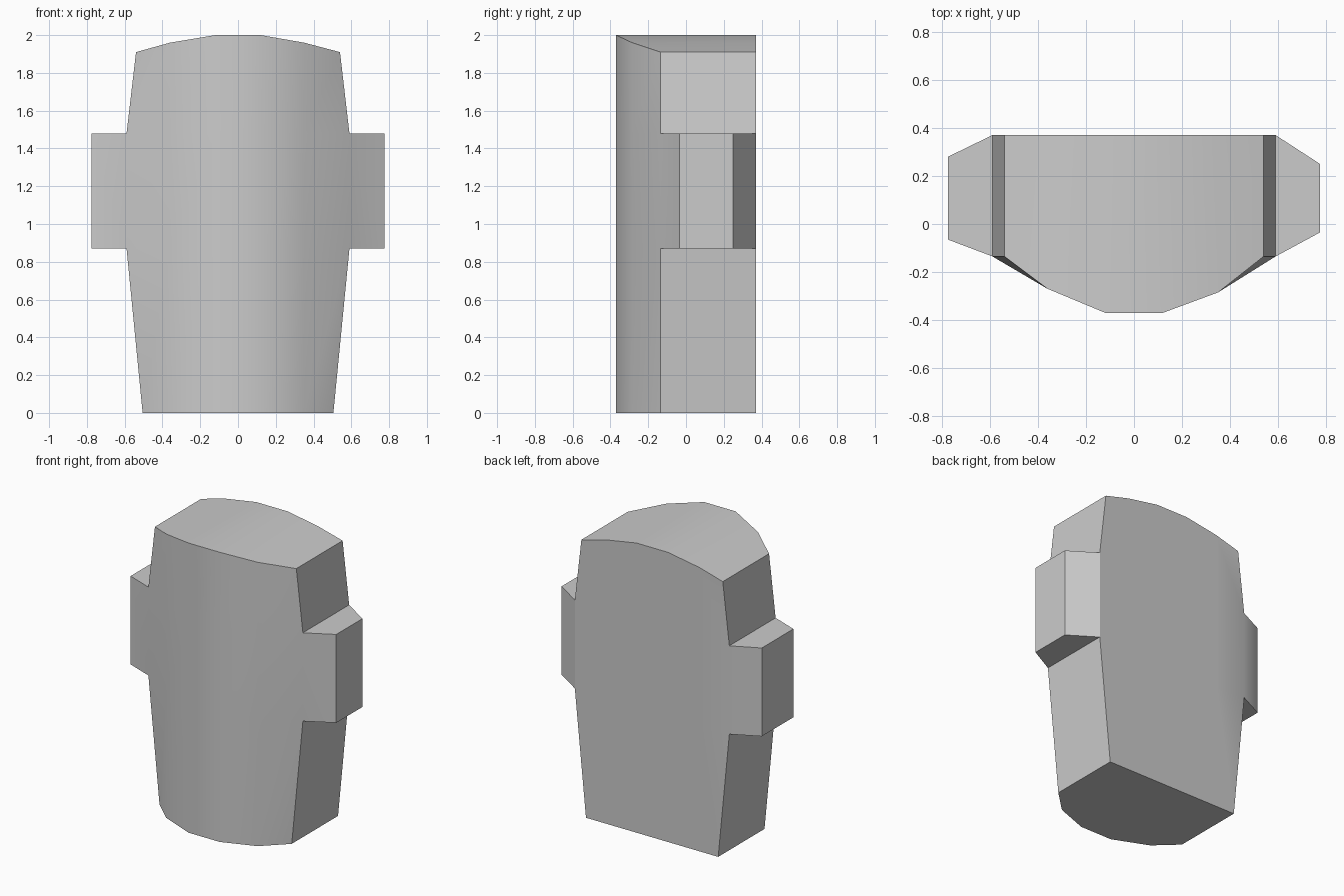
import bpy, bmesh, math

cube = bpy.data.objects.get("Cube")
if cube:
    bpy.data.objects.remove(cube, do_unlink=True)

# Single grey finish
grey = bpy.data.materials.new("plain grey")
grey.use_nodes = True
grey.diffuse_color = (0.6, 0.6, 0.6, 1)
grey.node_tree.nodes["Principled BSDF"].inputs["Base Color"].default_value = (0.6, 0.6, 0.6, 1)

BACK = 0.37
# Inner front columns and their crown height, then the outer edge by level
inner = [(-0.36, -0.27, 1.96), (-0.12, -0.37, 2.0), (0.12, -0.37, 2.0), (0.35, -0.285, 1.96)]
levels = [(0.0, 0.505), (0.87, 0.59), (1.48, 0.59), (1.91, 0.54)]

bm = bmesh.new()
front, back = [], []
for i, (z, half) in enumerate(levels):
    crown = i == len(levels) - 1
    row = [(-half, -0.135, z)]
    row += [(x, y, top if crown else z) for x, y, top in inner]
    row += [(half, -0.135, z)]
    front.append([bm.verts.new(p) for p in row])
    back.append([bm.verts.new((x, BACK, h)) for x, y, h in row])

# Bowed front, flat back and sloping sides
side_faces = {}
last = len(inner) + 1
for i in range(len(levels) - 1):
    for grid in (front, back):
        for j in range(last):
            bm.faces.new((grid[i][j], grid[i][j + 1], grid[i + 1][j + 1], grid[i + 1][j]))
    for j in (0, last):
        side_faces[i, j] = bm.faces.new((front[i][j], back[i][j], back[i + 1][j], front[i + 1][j]))

# Arched crown and flat base
for i in (0, len(levels) - 1):
    for j in range(last):
        bm.faces.new((front[i][j], front[i][j + 1], back[i][j + 1], back[i][j]))
bmesh.ops.recalc_face_normals(bm, faces=bm.faces)

# Tapered side lugs pulled out of the middle band
for j, x, y_front, y_back in ((0, -0.775, -0.065, 0.28), (last, 0.775, -0.035, 0.25)):
    lug = bmesh.ops.extrude_face_region(bm, geom=[side_faces[1, j]])
    bmesh.ops.delete(bm, geom=[side_faces[1, j]], context="FACES_ONLY")
    for v in lug["geom"]:
        if isinstance(v, bmesh.types.BMVert):
            v.co.x = x
            v.co.y = y_back if v.co.y > 0 else y_front
bmesh.ops.recalc_face_normals(bm, faces=bm.faces)

mesh = bpy.data.meshes.new("lugged_body")
bm.to_mesh(mesh)
bm.free()
mesh.materials.append(grey)
body = bpy.data.objects.new("lugged_body", mesh)
bpy.context.collection.objects.link(body)

# Soft shading over the bowed front, crisp outer edges
bpy.ops.object.select_all(action="DESELECT")
body.select_set(True)
bpy.context.view_layer.objects.active = body
bpy.ops.object.shade_smooth_by_angle(angle=math.radians(30))
